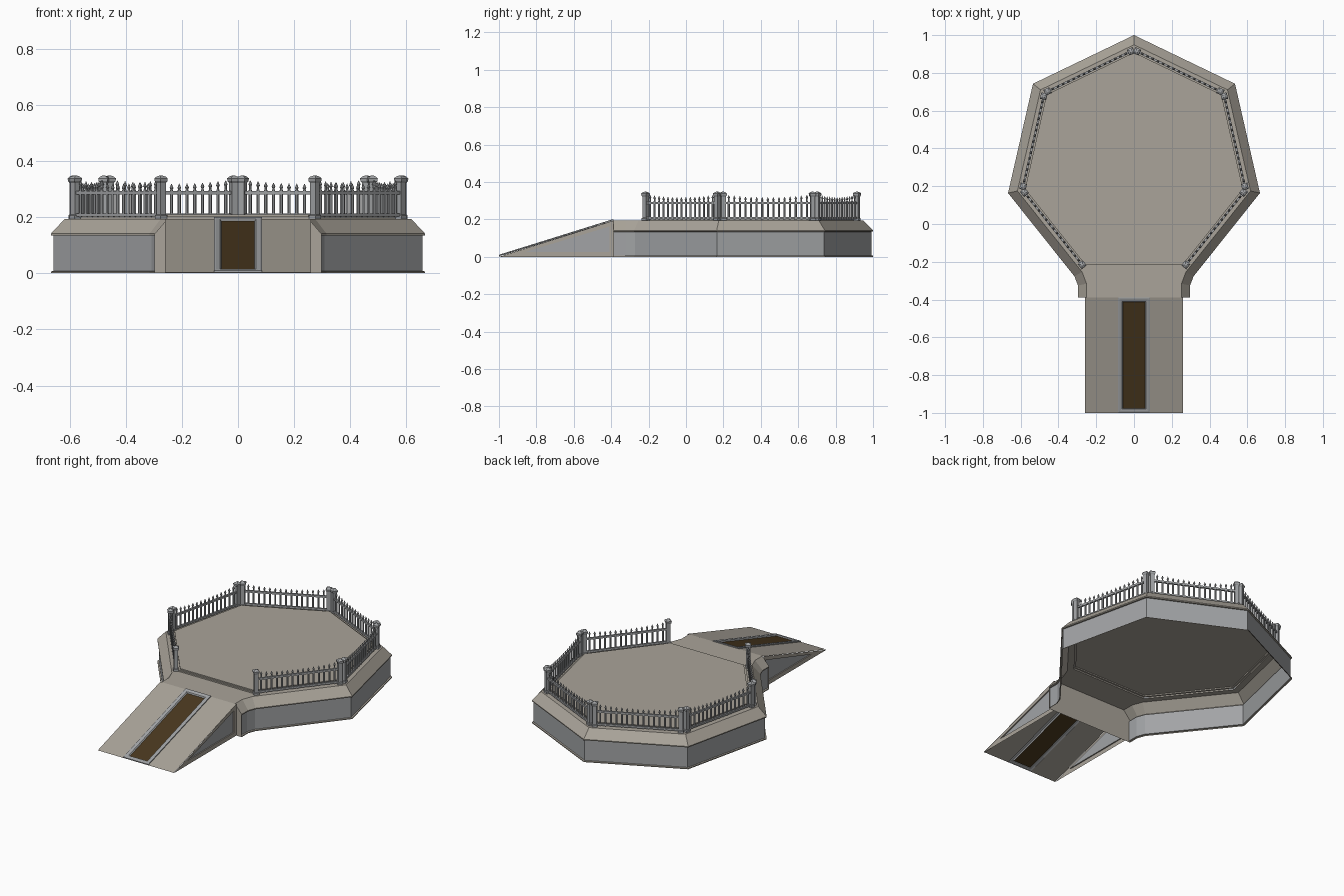
import bpy, bmesh
from math import pi, cos, sin, radians
from mathutils import Vector, Matrix

if "Cube" in bpy.data.objects:
    bpy.data.objects.remove(bpy.data.objects["Cube"])

CY, R = 0.316, 0.684          # heptagon centre and outer radius
FRONT, TOP = -0.388, 0.194    # front of the neck, deck height


def material(name, color):
    m = bpy.data.materials.new(name)
    m.diffuse_color = (*color, 1)
    m.use_nodes = True
    m.node_tree.nodes["Principled BSDF"].inputs["Base Color"].default_value = m.diffuse_color
    return m


STONE = material("stone", (0.40, 0.37, 0.32))
DARK = material("dark_brown", (0.065, 0.038, 0.013))
GREY = material("grey", (0.36, 0.37, 0.38))


def finish(bm, name, mat):
    bmesh.ops.recalc_face_normals(bm, faces=bm.faces)
    me = bpy.data.meshes.new(name)
    bm.to_mesh(me)
    bm.free()
    me.materials.append(mat)
    ob = bpy.data.objects.new(name, me)
    bpy.context.collection.objects.link(ob)
    return ob


def heptagon(r):
    return [Vector((r * cos(pi / 2 + k * 2 * pi / 7), CY + r * sin(pi / 2 + k * 2 * pi / 7)))
            for k in range(-3, 4)]


def offset(path, d):
    """Mitred inward offset of an open counterclockwise polyline."""
    dirs = [(b - a).normalized() for a, b in zip(path, path[1:])]
    norms = [Vector((-t.y, t.x)) for t in dirs]
    out = []
    for i, p in enumerate(path):
        a, b = norms[max(i - 1, 0)], norms[min(i, len(norms) - 1)]
        out.append(p + (a + b) * d / (1 + a.dot(b)))
    return out


def loft(bm, rings, closed=False):
    """Join successive rows of points with quads."""
    rows = [[bm.verts.new(p) for p in ring] for ring in rings]
    for a, b in zip(rows, rows[1:]):
        n = len(a)
        for i in range(n if closed else n - 1):
            j = (i + 1) % n
            bm.faces.new((a[i], a[j], b[j], b[i]))
    return rows


def at(points, z):
    return [Vector((p.x, p.y, z)) for p in points]


# Outline: heptagon opening into the short neck, with eased inner corners
hep = heptagon(R)
ease = hep[0].lerp(hep[1], 0.05)
half = [Vector((0.297, FRONT)), Vector((0.297, -0.325)), ease]
path = half + hep[1:-1] + [Vector((-p.x, p.y)) for p in reversed(half)]


def sweep(name, profile, mat):
    bm = bmesh.new()
    loft(bm, [at(offset(path, d), z) for d, z in profile])
    return finish(bm, name, mat)


# Platform walls with base trim and sloping stone rim
sweep("base_trim", [(0, 0), (0, 0.006), (0.008, 0.008)], STONE)
sweep("platform_wall", [(0.008, 0.008), (0.008, 0.134)], GREY)
RIM = [(0.008, 0.134), (0, 0.135), (0, 0.141), (0.046, TOP)]
sweep("stone_rim", RIM, STONE)

# Deck: border sheet around a slightly stepped-up heptagonal floor
bm = bmesh.new()
outer = [bm.verts.new(p) for p in at(offset(path, 0.046), TOP)]
inner = [bm.verts.new(p) for p in at(heptagon(0.592), TOP)]
edges = [bm.edges.new((loop[i - 1], loop[i])) for loop in (outer, inner) for i in range(len(loop))]
bmesh.ops.triangle_fill(bm, edges=edges, use_beauty=True, normal=(0, 0, 1))
finish(bm, "deck_border", STONE)

bm = bmesh.new()
steps = [(0.592, TOP), (0.592, 0.202), (0.580, 0.202), (0.580, 0.209)]
rows = loft(bm, [at(heptagon(r), z) for r, z in steps], closed=True)
bm.faces.new(rows[-1])
finish(bm, "deck_floor", STONE)

# Front plate closing the neck
bm = bmesh.new()
side = [(0.297, 0), (0.297, 0.141), (0.251, TOP)]
bm.faces.new([bm.verts.new((x, FRONT, z)) for x, z in side + [(-x, z) for x, z in reversed(side)]])
finish(bm, "front_plate", STONE)


# Ramp: points are given by x and distance t up the slope
def slope(x, t, lift=0.0):
    return Vector((x, -1 + t * (1 + FRONT), 0.003 + t * (TOP - 0.003) + lift))


bm = bmesh.new()
for s in (-1, 1):
    loft(bm, [[slope(s * 0.082, 0), slope(s * 0.082, 1)], [slope(s * 0.26, 0), slope(s * 0.26, 1)]])
finish(bm, "ramp_surface", STONE)


def rect(w, t0, t1, lift):
    return [slope(-w, t0, lift), slope(w, t0, lift), slope(w, t1, lift), slope(-w, t1, lift)]


bm = bmesh.new()
loft(bm, [rect(0.086, 0, 1, 0), rect(0.086, 0, 1, 0.006), rect(0.078, 0.01, 0.99, 0.008),
          rect(0.064, 0.035, 0.965, 0.006), rect(0.059, 0.04, 0.96, -0.001)], closed=True)
finish(bm, "ramp_inlay_frame", GREY)
bm = bmesh.new()
bm.faces.new([bm.verts.new(p) for p in rect(0.059, 0.04, 0.96, -0.001)])
finish(bm, "ramp_inlay", DARK)

# Ramp sides: stone triangle frames around recessed grey panels
for s, label in ((-1, "left"), (1, "right")):
    tri = [(-1, 0), (FRONT, 0), (FRONT, TOP)]
    small = [(-0.86, 0.026), (FRONT - 0.022, 0.026), (FRONT - 0.022, 0.162)]
    bm = bmesh.new()
    loft(bm, [[(s * x, y, z) for y, z in t] for x, t in ((0.26, tri), (0.26, small), (0.253, small))], closed=True)
    finish(bm, label + "_ramp_side_frame", STONE)
    bm = bmesh.new()
    bm.faces.new([bm.verts.new((s * 0.253, y, z)) for y, z in small])
    finish(bm, label + "_ramp_side_panel", GREY)


# Fence panel: built once along x, then placed on six heptagon sides
def lathe(bm, x, profile, sides):
    k = 1 / cos(pi / sides)
    rows = loft(bm, [[Vector((x + r * k * cos((i + 0.5) * 2 * pi / sides),
                              r * k * sin((i + 0.5) * 2 * pi / sides), z))
                      for i in range(sides)] for r, z in profile], closed=True)
    bm.faces.new(rows[-1])


FR = 0.606
reach = FR * sin(pi / 7) - 0.018
bm = bmesh.new()
for s in (-1, 1):
    lathe(bm, s * reach, [(0.015, TOP), (0.015, 0.206), (0.012, 0.209), (0.012, 0.322), (0.016, 0.328),
                          (0.017, 0.338), (0.012, 0.344), (0.004, 0.348)], 4)
for z, h in ((0.208, 0.011), (0.287, 0.011)):
    m = Matrix.Translation((0, 0, z)) @ Matrix.Diagonal((2 * reach, 0.012, h, 1))
    bmesh.ops.create_cube(bm, size=1, matrix=m)
N = 15
for i in range(N):
    u = (i + 1) / (N + 1) * 2 - 1
    tip = 0.319 + 0.016 * u * u
    lathe(bm, u * reach, [(0.005, 0.200), (0.005, 0.296), (0.0035, 0.299), (0.0035, tip - 0.020),
                          (0.006, tip - 0.015), (0.0005, tip)], 6)
panel = finish(bm, "fence_panel_1", GREY)
corners = heptagon(FR)
for i in range(6):
    a, b = corners[i], corners[i + 1]
    ob = panel
    if i:
        ob = bpy.data.objects.new(f"fence_panel_{i + 1}", panel.data)
        bpy.context.collection.objects.link(ob)
    mid, d = (a + b) / 2, b - a
    ob.location = (mid.x, mid.y, 0)
    ob.rotation_euler.z = Vector((1, 0)).angle_signed(d) * -1
